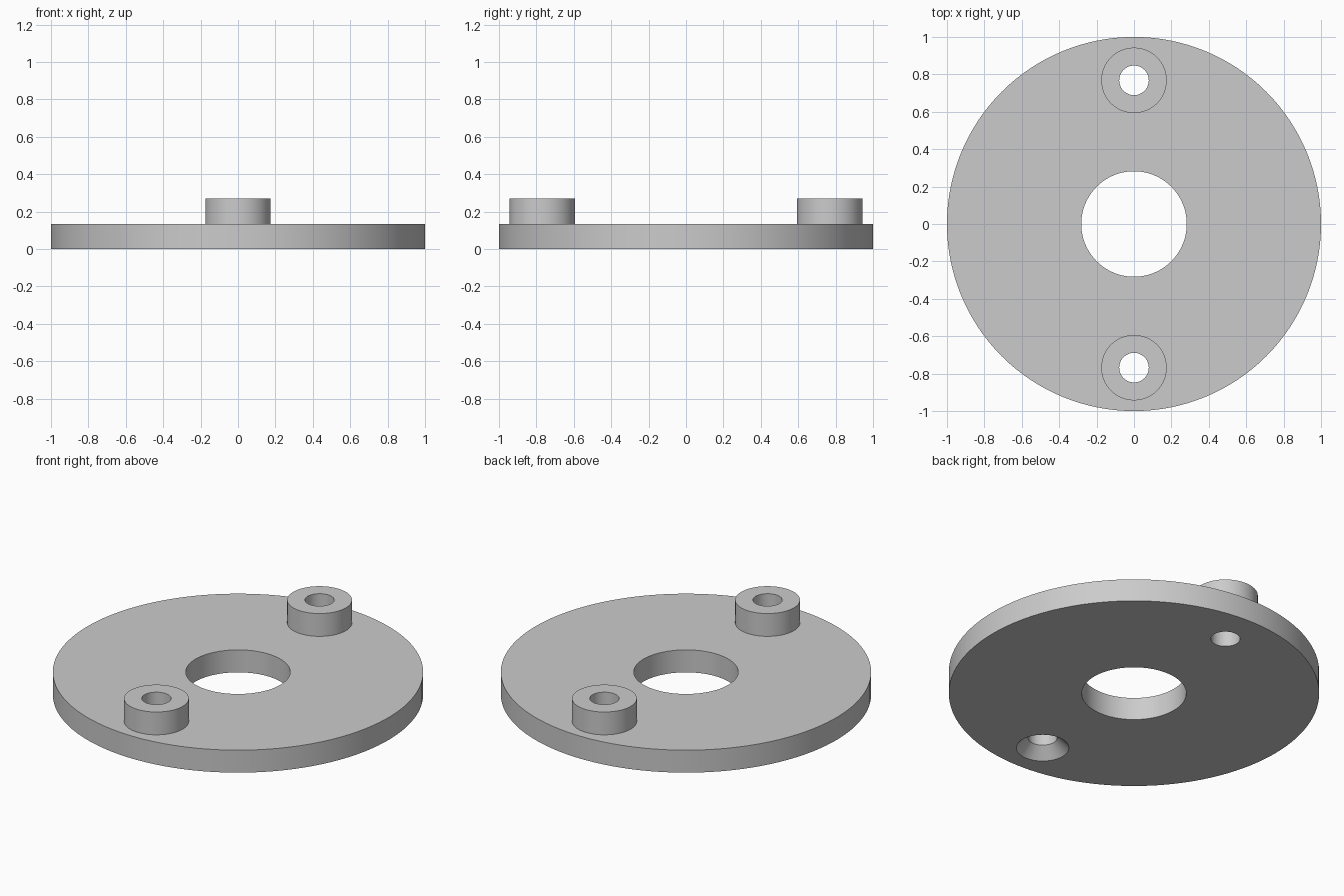
import bpy
import math

PLATE_TOP, BOSS_TOP = 0.134, 0.27
BOSS_Y = 0.768
HOLE_R, SINK_R = 0.079, 0.142

cube = bpy.data.objects.get("Cube")
if cube:
    bpy.data.objects.remove(cube, do_unlink=True)

grey = bpy.data.materials.new("plain grey")
colour = (0.6, 0.6, 0.6, 1.0)
grey.diffuse_color = colour
grey.use_nodes = True
grey.node_tree.nodes["Principled BSDF"].inputs["Base Color"].default_value = colour


def cone(name, y, z0, z1, r0, r1=None, sides=64):
    """Upright cylinder or cone frustum from z0 to z1."""
    bpy.ops.mesh.primitive_cone_add(
        vertices=sides, radius1=r0, radius2=r0 if r1 is None else r1,
        depth=z1 - z0, location=(0, y, (z0 + z1) / 2))
    obj = bpy.context.object
    obj.name = name
    obj.data.materials.append(grey)
    return obj


def combine(target, tool, operation):
    """Apply a boolean to the target and remove the tool."""
    tool.hide_render = True
    mod = target.modifiers.new(operation.lower(), 'BOOLEAN')
    mod.operation = operation
    mod.solver = 'EXACT'
    mod.object = tool
    bpy.context.view_layer.objects.active = target
    bpy.ops.object.modifier_apply(modifier=mod.name)
    bpy.data.objects.remove(tool, do_unlink=True)


# Round plate
plate = cone("flange_plate", 0, 0, PLATE_TOP, 1.0, sides=128)

# Two raised bosses, merged into the plate
for y in (-BOSS_Y, BOSS_Y):
    combine(plate, cone("boss", y, PLATE_TOP / 2, BOSS_TOP, 0.175), 'UNION')

# Centre bore and the screw holes through the bosses
combine(plate, cone("centre_bore", 0, -0.1, 0.4, 0.282, sides=96), 'DIFFERENCE')
for y in (-BOSS_Y, BOSS_Y):
    combine(plate, cone("screw_hole", y, -0.1, 0.4, HOLE_R), 'DIFFERENCE')

# Countersink under the front screw hole, with 45 degree walls
extra = 0.02
depth = SINK_R - HOLE_R
combine(plate, cone("countersink", -BOSS_Y, -extra, depth + extra,
                    SINK_R + extra, HOLE_R - extra), 'DIFFERENCE')

# Smooth round walls with crisp rims
bpy.ops.object.select_all(action='DESELECT')
plate.select_set(True)
bpy.context.view_layer.objects.active = plate
bpy.ops.object.shade_smooth_by_angle(angle=math.radians(30))
